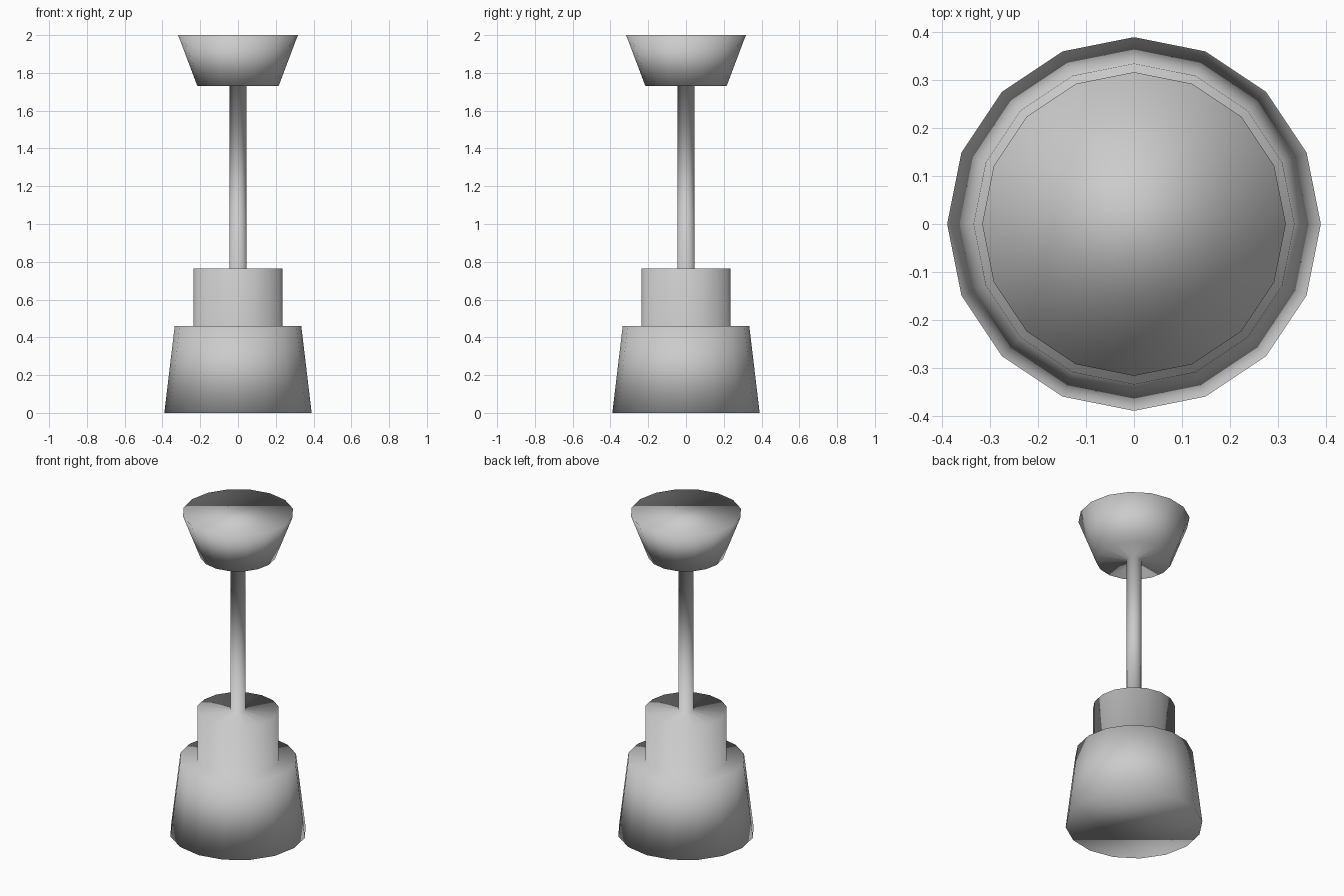
import bpy, bmesh
from math import cos, sin, pi

if "Cube" in bpy.data.objects:
    bpy.data.objects.remove(bpy.data.objects["Cube"])

SIDES = 16

# Turned profile (radius, height): base, collar, stem, flared head
PROFILE = [(0.39, 0.0), (0.335, 0.46),
           (0.235, 0.46), (0.235, 0.765),
           (0.044, 0.765), (0.044, 1.73),
           (0.215, 1.73), (0.317, 2.0)]


def lathe(name, profile, sides):
    bm = bmesh.new()
    rings = [[bm.verts.new((r * cos(2 * pi * i / sides), r * sin(2 * pi * i / sides), z))
              for i in range(sides)] for r, z in profile]
    for low, high in zip(rings, rings[1:]):
        for i in range(sides):
            j = (i + 1) % sides
            bm.faces.new((low[i], low[j], high[j], high[i]))
    # Flat caps at both ends
    bm.faces.new(rings[0][::-1])
    bm.faces.new(rings[-1])
    # Original is smooth across every edge, caps included
    for face in bm.faces:
        face.smooth = True
    mesh = bpy.data.meshes.new(name)
    bm.to_mesh(mesh)
    bm.free()
    obj = bpy.data.objects.new(name, mesh)
    bpy.context.collection.objects.link(obj)
    return obj


# One continuous turned stand
lathe("turned_stand", PROFILE, SIDES)
